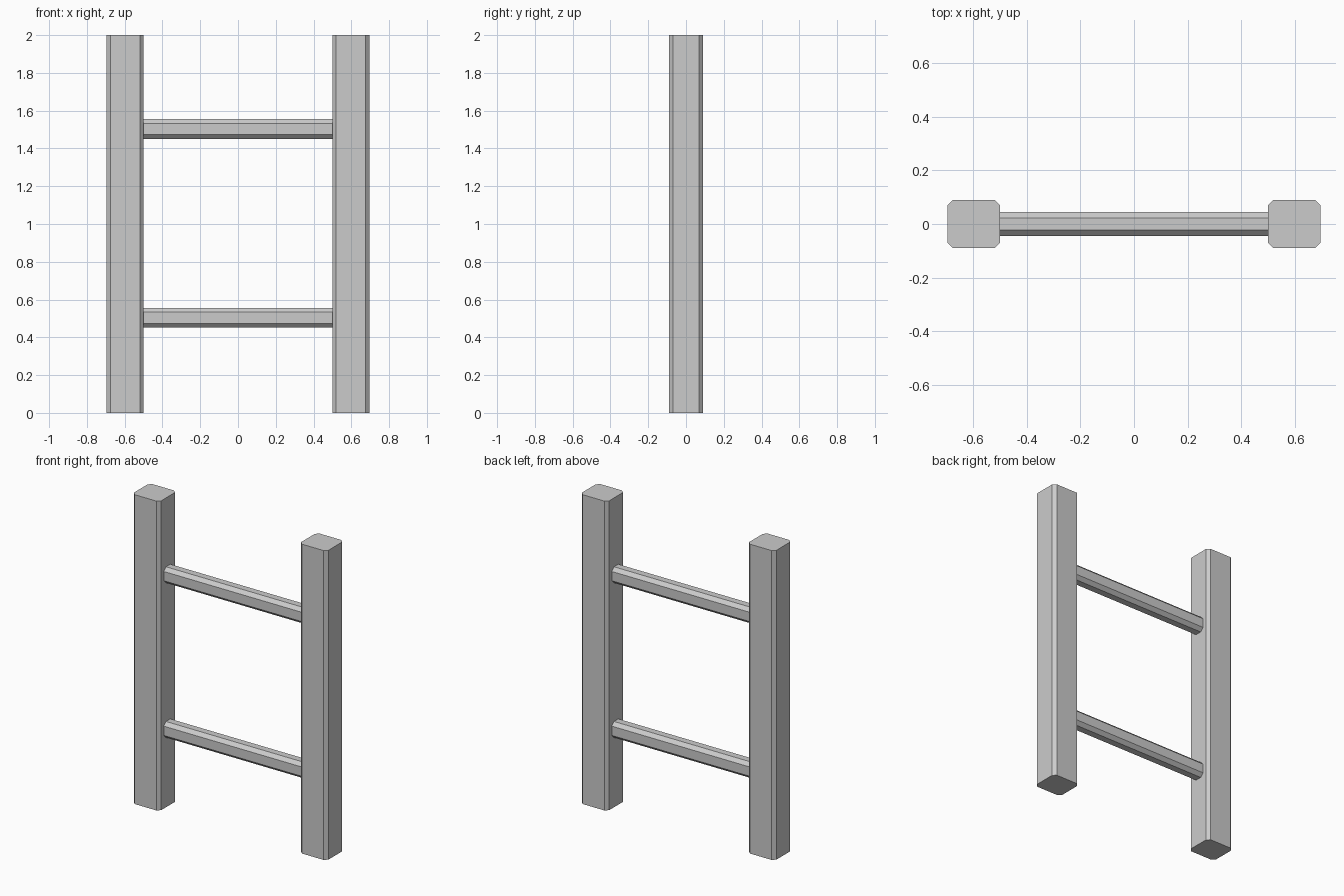
import bpy, bmesh
from mathutils import Matrix

if "Cube" in bpy.data.objects:
    bpy.data.objects.remove(bpy.data.objects["Cube"])


def chamfered_bar(name, a, b, c, length, matrix):
    """Bar along local z with half widths a, b and corner chamfer c."""
    profile = [(a - c, -b), (a, -b + c), (a, b - c), (a - c, b),
               (-a + c, b), (-a, b - c), (-a, -b + c), (-a + c, -b)]
    bm = bmesh.new()
    face = bm.faces.new([bm.verts.new((x, y, -length / 2)) for x, y in profile])
    ext = bmesh.ops.extrude_face_region(bm, geom=[face], use_keep_orig=True)
    verts = [g for g in ext["geom"] if isinstance(g, bmesh.types.BMVert)]
    bmesh.ops.translate(bm, verts=verts, vec=(0, 0, length))
    bmesh.ops.recalc_face_normals(bm, faces=bm.faces)
    bm.transform(matrix)
    mesh = bpy.data.meshes.new(name)
    bm.to_mesh(mesh)
    bm.free()
    obj = bpy.data.objects.new(name, mesh)
    bpy.context.collection.objects.link(obj)
    return obj


# Upright posts
for side, x in (("left", -0.598), ("right", 0.598)):
    chamfered_bar(side + "_post", 0.098, 0.09, 0.02, 2.0,
                  Matrix.Translation((x, 0, 1.0)))

# Rungs between the posts, turned to lie along x
lie_along_x = Matrix.Rotation(1.5707963, 4, 'Y')
for label, z in (("lower", 0.503), ("upper", 1.503)):
    chamfered_bar(label + "_rung", 0.052, 0.044, 0.022, 1.0,
                  Matrix.Translation((0, 0, z)) @ lie_along_x)
